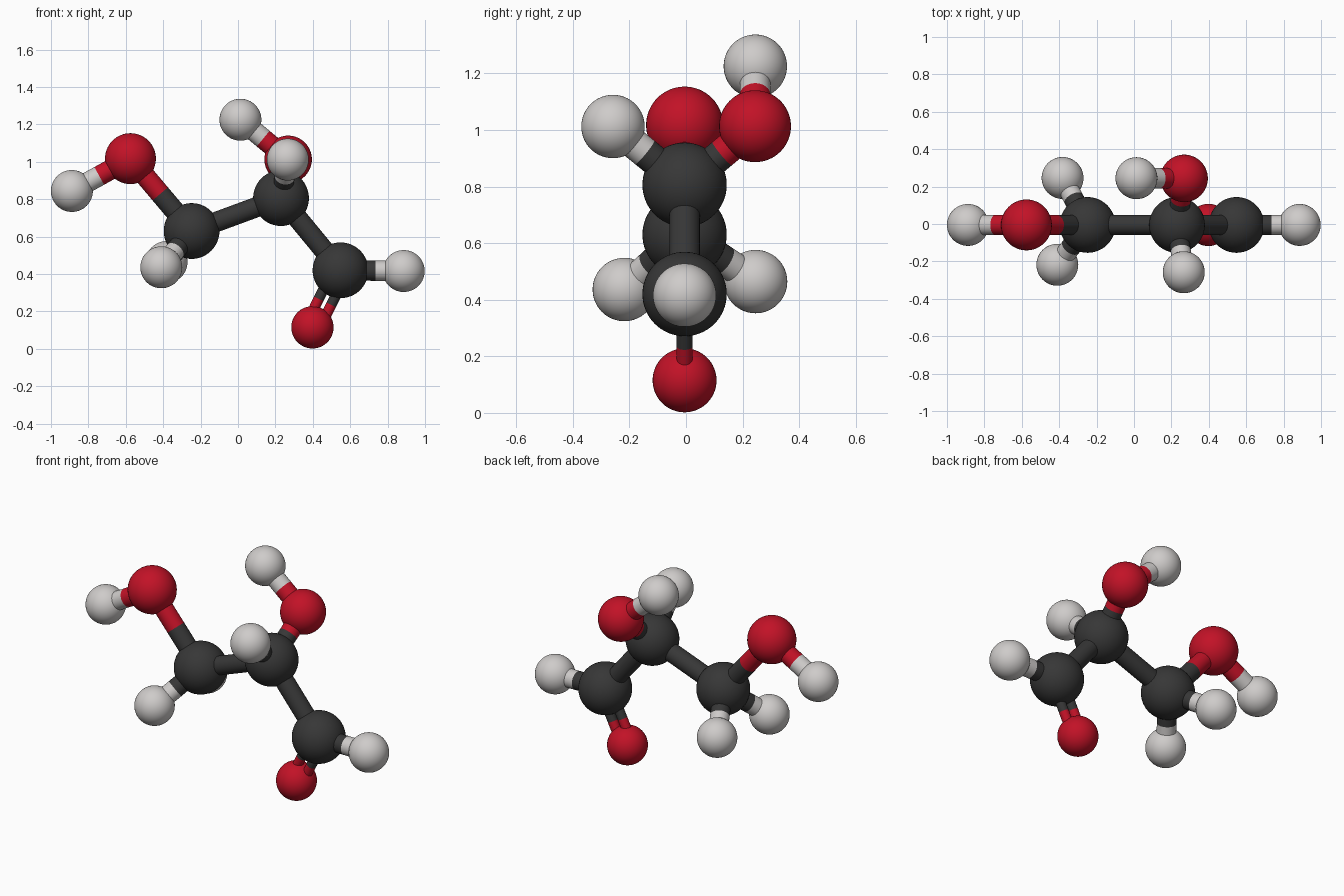
import bpy, bmesh
from mathutils import Vector, Matrix

if "Cube" in bpy.data.objects:
    bpy.data.objects.remove(bpy.data.objects["Cube"])


def material(name, rgb):
    m = bpy.data.materials.new(name)
    m.diffuse_color = (*rgb, 1)
    m.use_nodes = True
    m.node_tree.nodes["Principled BSDF"].inputs["Base Color"].default_value = m.diffuse_color
    return m


MATS = {
    "C": material("charcoal", (0.038, 0.038, 0.038)),
    "O": material("red", (0.54, 0.006, 0.02)),
    "H": material("light grey", (0.62, 0.60, 0.59)),
}

# Atoms: element, centre, radius
ATOMS = {
    "end_carbon": ("C", (-0.248, -0.005, 0.630), 0.149),
    "middle_carbon": ("C", (0.230, -0.005, 0.806), 0.149),
    "aldehyde_carbon": ("C", (0.548, -0.005, 0.420), 0.149),
    "end_oxygen": ("O", (-0.575, -0.005, 1.017), 0.136),
    "middle_oxygen": ("O", (0.268, 0.244, 1.013), 0.127),
    "aldehyde_oxygen": ("O", (0.398, -0.005, 0.115), 0.113),
    "end_hydroxyl_hydrogen": ("H", (-0.888, -0.005, 0.844), 0.112),
    "middle_hydroxyl_hydrogen": ("H", (0.013, 0.245, 1.225), 0.112),
    "middle_hydrogen": ("H", (0.266, -0.258, 1.012), 0.112),
    "end_hydrogen_front": ("H", (-0.410, -0.218, 0.436), 0.112),
    "end_hydrogen_back": ("H", (-0.382, 0.246, 0.464), 0.112),
    "aldehyde_hydrogen": ("H", (0.886, -0.005, 0.416), 0.112),
}

# Bonds: the two atoms, then rod offsets sideways (two rods = double bond)
SINGLE, DOUBLE = (0,), (-0.037, 0.037)
BONDS = [
    ("end_carbon", "middle_carbon", SINGLE),
    ("middle_carbon", "aldehyde_carbon", SINGLE),
    ("end_carbon", "end_oxygen", SINGLE),
    ("middle_carbon", "middle_oxygen", SINGLE),
    ("aldehyde_carbon", "aldehyde_oxygen", DOUBLE),
    ("end_oxygen", "end_hydroxyl_hydrogen", SINGLE),
    ("middle_oxygen", "middle_hydroxyl_hydrogen", SINGLE),
    ("middle_carbon", "middle_hydrogen", SINGLE),
    ("end_carbon", "end_hydrogen_front", SINGLE),
    ("end_carbon", "end_hydrogen_back", SINGLE),
    ("aldehyde_carbon", "aldehyde_hydrogen", SINGLE),
]


def finish(bm, name, mats):
    for f in bm.faces:
        f.smooth = len(f.verts) <= 4
    mesh = bpy.data.meshes.new(name)
    bm.to_mesh(mesh)
    bm.free()
    for m in mats:
        mesh.materials.append(m)
    obj = bpy.data.objects.new(name, mesh)
    bpy.context.collection.objects.link(obj)
    return obj


def atom(name, element, centre, radius):
    bm = bmesh.new()
    bmesh.ops.create_uvsphere(bm, u_segments=48, v_segments=32, radius=radius)
    finish(bm, name, [MATS[element]]).location = centre


def bond(a, b, offsets):
    (ea, pa, ra), (eb, pb, rb) = ATOMS[a], ATOMS[b]
    pa, pb = Vector(pa), Vector(pb)
    axis = pb - pa
    length = axis.length
    axis.normalize()
    side = axis.cross(Vector((0, 1, 0))).normalized()
    radius = 0.054 if len(offsets) == 1 else 0.028
    # rod ends sit inside the atoms; colour changes midway across the visible gap
    start, end = ra * 0.6, length - rb * 0.6
    split = pa + axis * (ra + length - rb) / 2
    turn = axis.to_track_quat('Z', 'Y').to_matrix().to_4x4()
    bm = bmesh.new()
    for off in offsets:
        centre = pa + axis * (start + end) / 2 + side * off
        bmesh.ops.create_cone(bm, cap_ends=True, segments=32, radius1=radius,
                              radius2=radius, depth=end - start,
                              matrix=Matrix.Translation(centre) @ turn)
    bmesh.ops.bisect_plane(bm, geom=bm.verts[:] + bm.edges[:] + bm.faces[:],
                           plane_co=split, plane_no=axis)
    for f in bm.faces:
        f.material_index = int((f.calc_center_median() - split).dot(axis) > 0)
    finish(bm, f"bond_{a}_to_{b}", [MATS[ea], MATS[eb]])


for name, data in ATOMS.items():
    atom(name, *data)
for data in BONDS:
    bond(*data)
